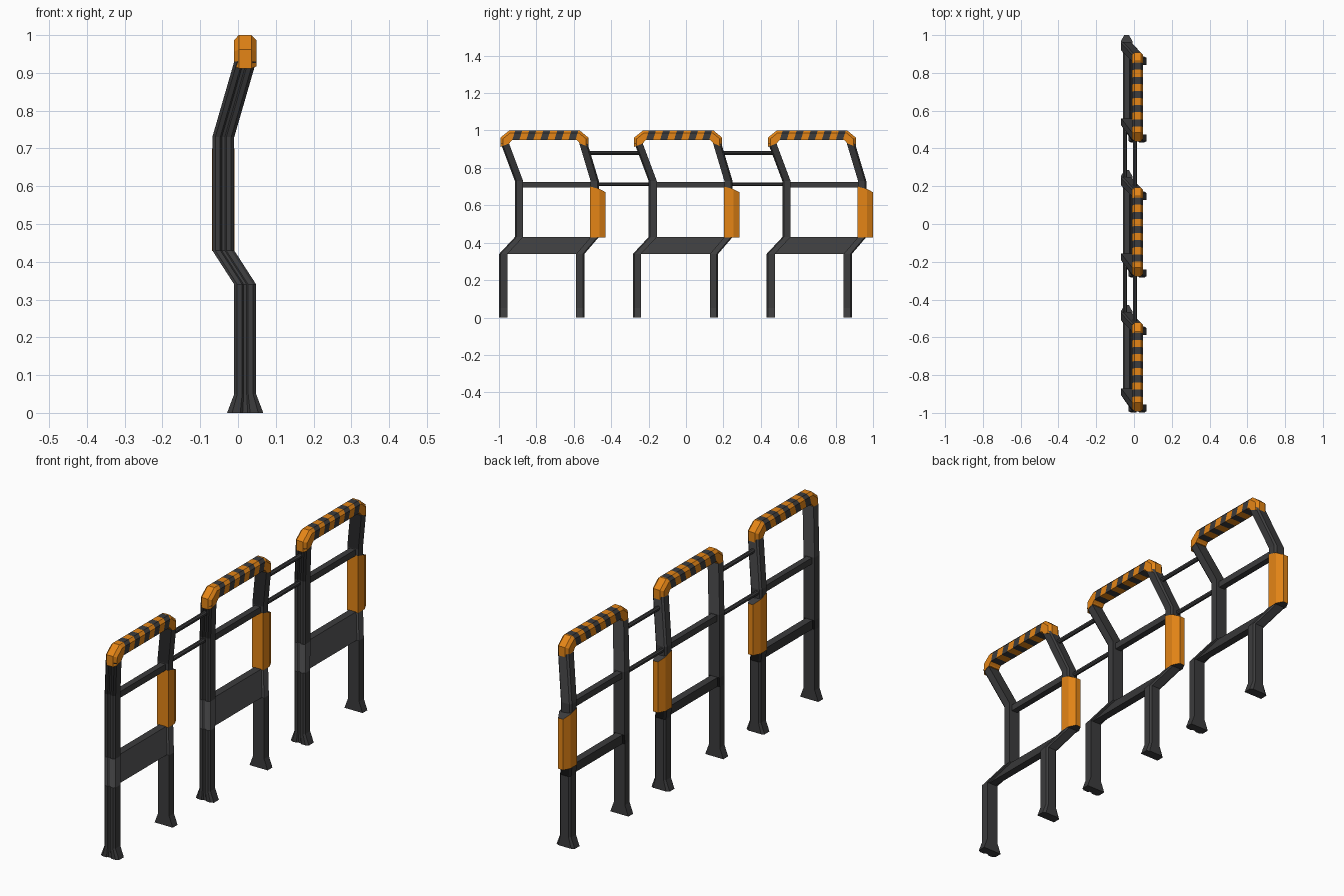
import bpy, bmesh, math
from mathutils import Vector

if "Cube" in bpy.data.objects:
    bpy.data.objects.remove(bpy.data.objects["Cube"])


def material(name, rgb):
    m = bpy.data.materials.new(name)
    m.diffuse_color = (*rgb, 1)
    m.use_nodes = True
    m.node_tree.nodes["Principled BSDF"].inputs["Base Color"].default_value = m.diffuse_color
    return m


DARK = material("dark grey", (0.045, 0.045, 0.047))
ORANGE = material("safety orange", (0.78, 0.235, 0.008))


def loft(name, rings, rule=None):
    """Skin a list of vertex rings; rule(segment, face) gives 1 for orange."""
    bm = bmesh.new()
    vs = [[bm.verts.new(p) for p in r] for r in rings]
    n = len(rings[0])
    made = []
    for s in range(len(vs) - 1):
        for i in range(n):
            j = (i + 1) % n
            made.append((s, bm.faces.new((vs[s][i], vs[s][j], vs[s + 1][j], vs[s + 1][i]))))
    made.append((0, bm.faces.new(vs[0][::-1])))
    made.append((len(vs) - 2, bm.faces.new(vs[-1])))
    bmesh.ops.recalc_face_normals(bm, faces=bm.faces[:])
    bm.normal_update()
    for s, f in made:
        f.material_index = rule(s, f) if rule else 0
    me = bpy.data.meshes.new(name)
    bm.to_mesh(me)
    bm.free()
    me.materials.append(DARK)
    me.materials.append(ORANGE)
    ob = bpy.data.objects.new(name, me)
    bpy.context.collection.objects.link(ob)
    return ob


XO, XM = 0.019, -0.039      # post centre: at the foot and rim, and at mid height
ZS = (0, 0.05, 0.34, 0.43, 0.73, 0.93)
XS = (XO, XO, XO, XM, XM, XO)

# post sections: grooved outward face on one post, bevelled on the other
GROOVED = [(-.029, .022), (-.029, -.014), (-.021, -.022), (-.008, -.022), (-.004, -.016),
           (.004, -.016), (.008, -.022), (.021, -.022), (.029, -.014), (.029, .022)]
PLAIN = [(-.029, -.022), (-.029, .014), (-.021, .022), (.021, .022), (.029, .014), (.029, -.022)]


def post(name, section, ys, off):
    rings = []
    for k, (x, y, z) in enumerate(zip(XS, ys, ZS)):
        flare = 1.65 if k == 0 else 1
        rings.append([(x + px * flare, y + off + py, z) for px, py in section])
    loft(name, rings)


def rod(name, x, y0, y1, z, r, n=8):
    angles = [math.tau * (i + .5) / n for i in range(n)]
    loft(name, [[(x + r * math.cos(a), y, z + r * math.sin(a)) for a in angles] for y in (y0, y1)])


def rim(name, off):
    # stations: outer (y, z) and inner (y, z) points along the bent handle
    st = [((-.992, .912), (-.943, .932)), ((-.992, .962), (-.940, .938)), ((-.945, 1.0), (-.930, .948))]
    first, step, count = -.925, .0375, 9
    for i in range(count + 1):
        y = first + i * step
        st.append(((y + .012, 1.0), (y - .004, .948)))
    st += [((-.568, 1.0), (-.583, .948)), ((-.522, .962), (-.573, .938)), ((-.522, .912), (-.570, .932))]
    prof = [(-.0295, 0), (-.0295, .74), (-.017, 1), (.017, 1), (.0295, .74), (.0295, 0)]
    rings = []
    for o, i in st:
        o, i = Vector(o), Vector(i)
        ring = []
        for x, t in prof:
            p = i.lerp(o, t)
            ring.append((XO + x, p.x + off, p.y))
        rings.append(ring)
    stripe = range(3, 3 + count)
    loft(name, rings, lambda s, f: 0 if s in stripe and (s - 3) % 2 == 0 else 1)


for k in range(3):
    off = k * .715
    tag = f"_{k + 1}"
    post("grooved_post" + tag, GROOVED, (-.977, -.977, -.977, -.893, -.893, -.968), off)
    post("plain_post" + tag, PLAIN, (-.565, -.565, -.565, -.488, -.488, -.548), off)
    rim("striped_rim" + tag, off)

    # slanted lower panel between the posts
    loft("lower_panel" + tag, [
        [(x + dx, y + off, z) for dx, y in ((-.018, a), (.018, a), (.018, b), (-.018, b))]
        for x, z, a, b in ((XO, .34, -.965, -.575), (XM, .43, -.885, -.5))])

    # middle rail
    rod("middle_rail" + tag, XM, -.885 + off, -.5 + off, .711, .021, 4)

    # orange pad on the post, with dark sloped top and dark underside
    pad = [(-.030, -.512), (.030, -.512), (.030, -.462), (.013, -.430), (-.013, -.430), (-.030, -.462)]
    top = {-.512: .70, -.462: .687, -.430: .67}
    loft("orange_pad" + tag,
         [[(XM + x, y + off, .428) for x, y in pad],
          [(XM + x, y + off, top[y]) for x, y in pad]],
         lambda s, f: 0 if abs(f.normal.z) > .5 else 1)

    # thin rods linking neighbouring frames
    if k < 2:
        rod("upper_link" + tag, .006, -.535 + off, -.235 + off, .88, .011)
        rod("lower_link" + tag, -.047, -.49 + off, -.17 + off, .712, .011)
